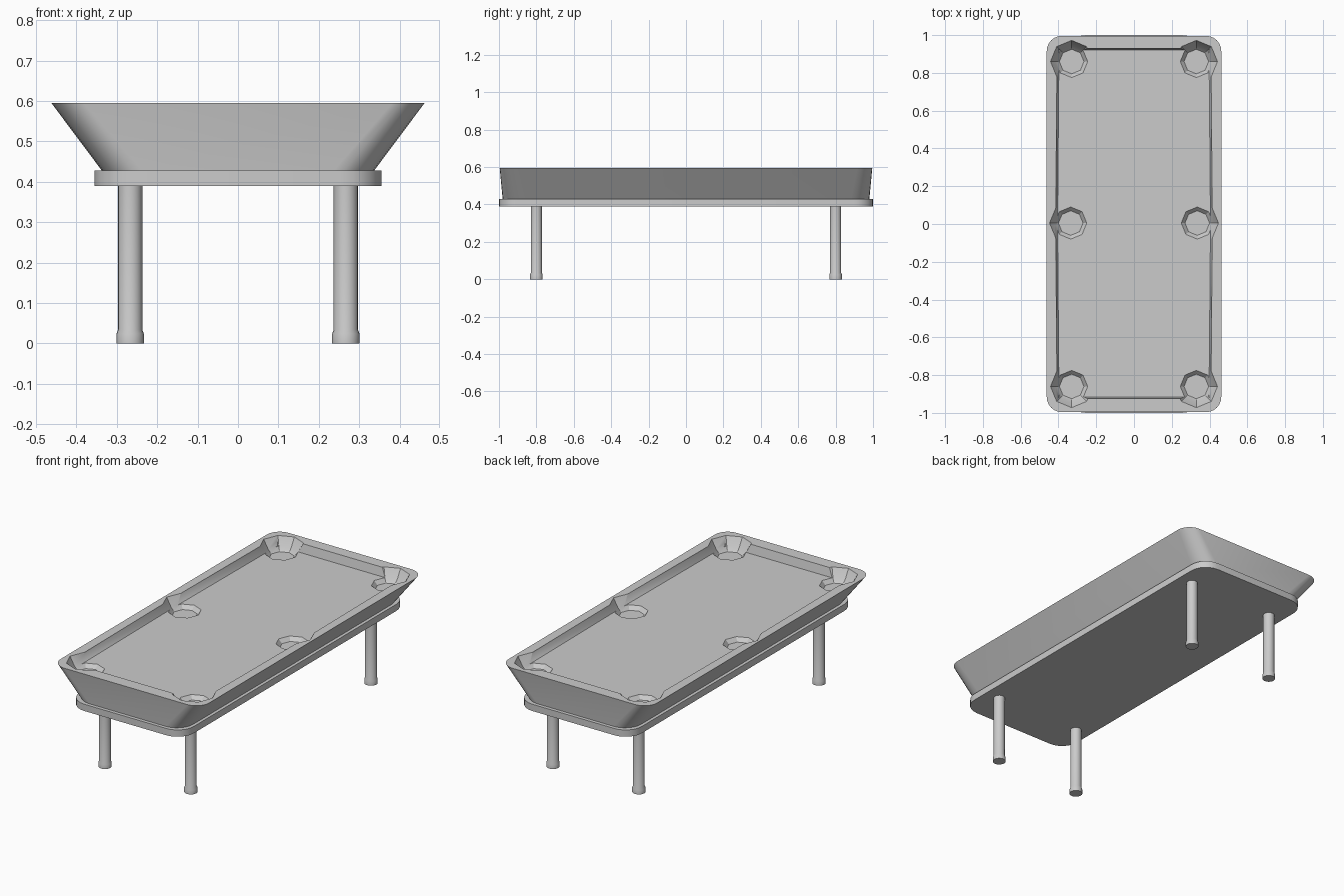
import bpy, bmesh
from math import cos, sin, pi, radians

if "Cube" in bpy.data.objects:
    bpy.data.objects.remove(bpy.data.objects["Cube"])


def rounded_rect(hx, hy, r, seg=6):
    pts = []
    for i, (sx, sy) in enumerate([(1, 1), (-1, 1), (-1, -1), (1, -1)]):
        for k in range(seg + 1):
            a = (i + k / seg) * pi / 2
            pts.append((sx * (hx - r) + r * cos(a), sy * (hy - r) + r * sin(a)))
    return pts


def circle(cx, cy, r, n):
    return [(cx + r * cos(2 * pi * i / n), cy + r * sin(2 * pi * i / n)) for i in range(n)]


def loft(name, layers):
    """Closed solid through a stack of (outline, z) layers."""
    bm = bmesh.new()
    rings = [[bm.verts.new((x, y, z)) for x, y in pts] for pts, z in layers]
    n = len(rings[0])
    for a, b in zip(rings, rings[1:]):
        for i in range(n):
            j = (i + 1) % n
            bm.faces.new((a[i], a[j], b[j], b[i]))
    bm.faces.new(rings[0][::-1])
    bm.faces.new(rings[-1])
    bmesh.ops.recalc_face_normals(bm, faces=bm.faces)
    me = bpy.data.meshes.new(name)
    bm.to_mesh(me)
    bm.free()
    ob = bpy.data.objects.new(name, me)
    bpy.context.collection.objects.link(ob)
    return ob


def activate(ob):
    bpy.ops.object.select_all(action='DESELECT')
    ob.select_set(True)
    bpy.context.view_layer.objects.active = ob


def smooth(ob):
    activate(ob)
    bpy.ops.object.shade_smooth_by_angle(angle=radians(30))


def cut(ob, cutter):
    cutter.hide_render = True
    mod = ob.modifiers.new("cut", 'BOOLEAN')
    mod.operation = 'DIFFERENCE'
    mod.solver = 'EXACT'
    mod.object = cutter
    activate(ob)
    bpy.ops.object.modifier_apply(modifier=mod.name)
    bpy.data.objects.remove(cutter)


RIM, BED, POCKET = 0.595, 0.547, 0.525

# Base slab
smooth(loft("base_slab", [(rounded_rect(0.355, 1.0, 0.1), 0.39),
                          (rounded_rect(0.355, 1.0, 0.1), 0.428)]))

# Flared table body
body = loft("table_body", [(rounded_rect(0.335, 0.98, 0.1), 0.425),
                           (rounded_rect(0.462, 0.996, 0.08), RIM)])

# Playing bed recess, slightly wider at the middle
def bed_outline(d):
    return [(0.397 + d, -0.915 - d), (0.405 + d, 0), (0.397 + d, 0.92 + d),
            (-0.397 - d, 0.92 + d), (-0.405 - d, 0), (-0.397 - d, -0.915 - d)]

cut(body, loft("bed_cutter", [(bed_outline(0), BED), (bed_outline(0.012), RIM + 0.01)]))

# Six tapered pockets
for sx in (-1, 1):
    for y in (-0.86, 0.005, 0.86):
        x = sx * (0.335 if abs(y) < 0.1 else 0.33)
        cut(body, loft("pocket_cutter", [(circle(x, y, 0.065, 8), POCKET),
                                         (circle(x, y, 0.085, 8), BED),
                                         (circle(x, y, 0.115, 8), RIM + 0.005)]))
smooth(body)

# Legs with a wider foot
for sx, side in ((-1, "left"), (1, "right")):
    for sy, end in ((-1, "front"), (1, "back")):
        rings = [(0.034, 0), (0.034, 0.024), (0.03, 0.034), (0.03, 0.395)]
        smooth(loft(f"{end}_{side}_leg",
                    [(circle(sx * 0.267, sy * 0.8, r, 20), z) for r, z in rings]))
